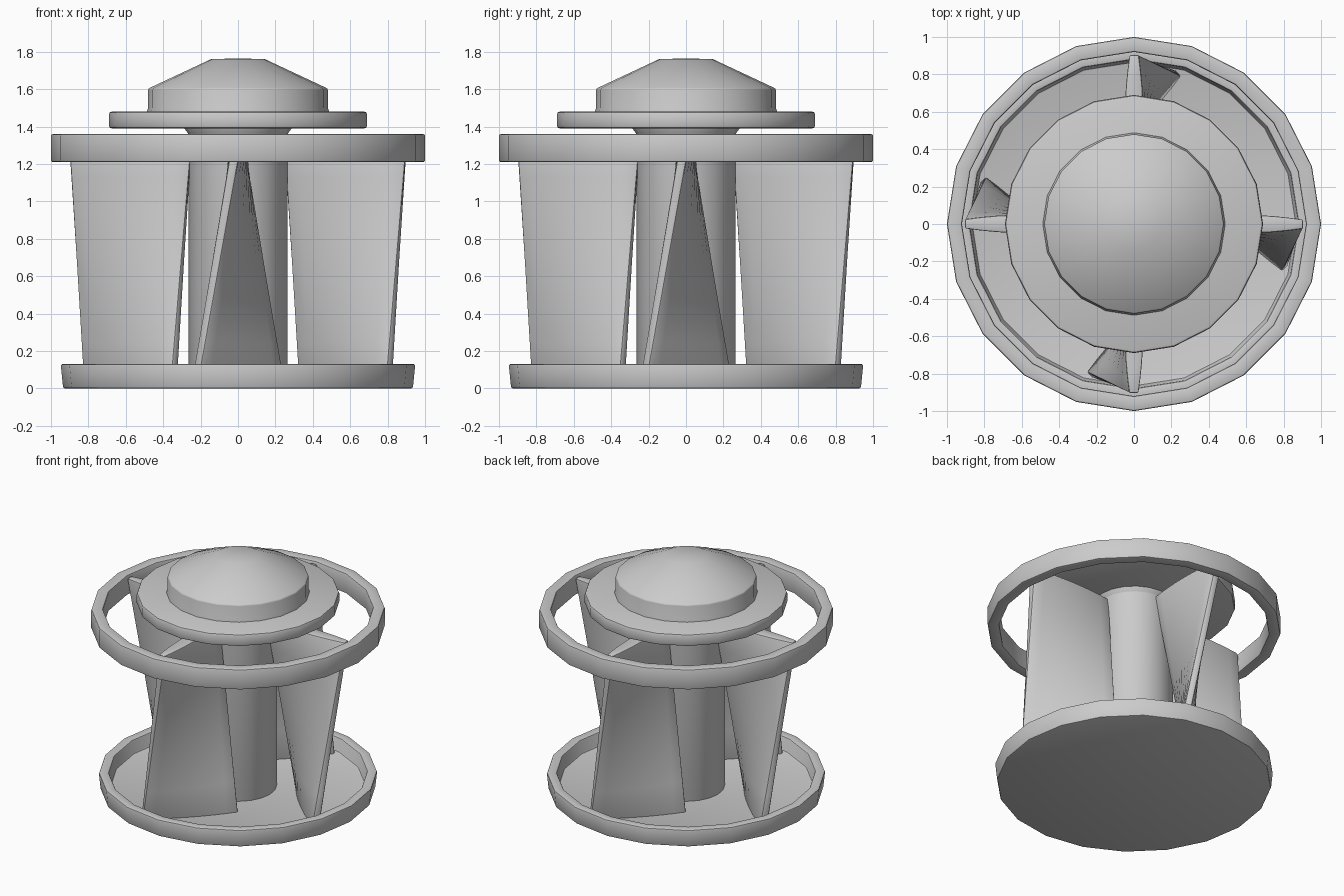
import bpy, bmesh, math
from mathutils import Vector, Matrix

cube = bpy.data.objects.get("Cube")
if cube:
    bpy.data.objects.remove(cube, do_unlink=True)

SIDES = 20
grey = bpy.data.materials.new("plain grey")
grey.use_nodes = True
COLOUR = (0.6, 0.6, 0.6, 1)
grey.diffuse_color = COLOUR
grey.node_tree.nodes["Principled BSDF"].inputs["Base Color"].default_value = COLOUR


def finish(bm, name, bevel):
    """Round the hard edges, shade smooth and add to the scene."""
    bmesh.ops.recalc_face_normals(bm, faces=bm.faces)
    hard = [e for e in bm.edges
            if e.is_manifold and e.calc_face_angle() > math.radians(35)]
    bmesh.ops.bevel(bm, geom=hard, offset=bevel, segments=2, profile=0.5,
                    affect='EDGES', clamp_overlap=True)
    bmesh.ops.recalc_face_normals(bm, faces=bm.faces)
    mesh = bpy.data.meshes.new(name)
    bm.to_mesh(mesh)
    bm.free()
    mesh.materials.append(grey)
    obj = bpy.data.objects.new(name, mesh)
    bpy.context.collection.objects.link(obj)
    bpy.ops.object.select_all(action='DESELECT')
    obj.select_set(True)
    bpy.context.view_layer.objects.active = obj
    bpy.ops.object.shade_smooth_by_angle(angle=math.radians(35))
    return obj


def lathe(name, profile, bevel=0.01, closed=False):
    """Turn an (r, z) profile about the z axis."""
    bm = bmesh.new()
    verts = [bm.verts.new((r, 0, z)) for r, z in profile]
    pairs = list(zip(verts, verts[1:]))
    if closed:
        pairs.append((verts[-1], verts[0]))
    edges = [bm.edges.new(p) for p in pairs]
    bmesh.ops.spin(bm, geom=verts + edges, axis=(0, 0, 1), cent=(0, 0, 0),
                   angle=math.tau, steps=SIDES, use_merge=False)
    bmesh.ops.remove_doubles(bm, verts=bm.verts, dist=0.0005)
    return finish(bm, name, bevel)


# Shallow tray, hub and roof
lathe("base_tray", [(0, 0), (0.935, 0), (0.948, 0.13), (0.88, 0.13),
                    (0.868, 0.03), (0, 0.03)])
lathe("centre_column", [(0, 0.02), (0.265, 0.02), (0.265, 1.36),
                        (0.29, 1.395), (0, 1.395)], 0.004)
lathe("roof_disc", [(0, 1.39), (0.69, 1.39), (0.69, 1.48), (0, 1.48)], 0.015)
lathe("roof_cap", [(0, 1.47), (0.492, 1.47), (0.48, 1.5), (0.48, 1.603),
                   (0.145, 1.76), (0, 1.765)], 0.008)

# Open upper hoop
lathe("upper_ring", [(0.92, 1.21), (1, 1.21), (1, 1.36), (0.92, 1.36)],
      0.01, closed=True)


# Twisted vanes: lens section, straight at the top, turned at the foot
def section(bm, turn, angle, z):
    half, steps = 0.33, 8
    ring = []
    for side in (1, -1):
        for i in range(steps + 1):
            t = side * (2 * i / steps - 1)
            thick = 0.025 + 0.025 * (1 - t * t)
            p = Matrix.Rotation(angle, 3, 'Z') @ Vector((t * half, -side * thick, 0))
            p = turn @ (p + Vector((0.575, 0, z)))
            ring.append(bm.verts.new(p))
    return ring


for i, place in enumerate(("left", "back", "right", "front")):
    bm = bmesh.new()
    turn = Matrix.Rotation(i * math.pi / 2, 3, 'Z')
    low = section(bm, turn, -math.radians(45), 0.025)
    high = section(bm, turn, 0, 1.35)
    # Divide each straight line of the vane so the twisted skin stays even
    layers = [low]
    for k in range(1, 6):
        layers.append([bm.verts.new(a.co.lerp(b.co, k / 6)) for a, b in zip(low, high)])
    layers.append(high)
    n = len(low)
    for a, b in zip(layers, layers[1:]):
        for j in range(n):
            m = (j + 1) % n
            bm.faces.new((a[j], a[m], b[m], b[j]))
    bm.faces.new(low)
    bm.faces.new(high)
    finish(bm, place + "_vane", 0.01)
